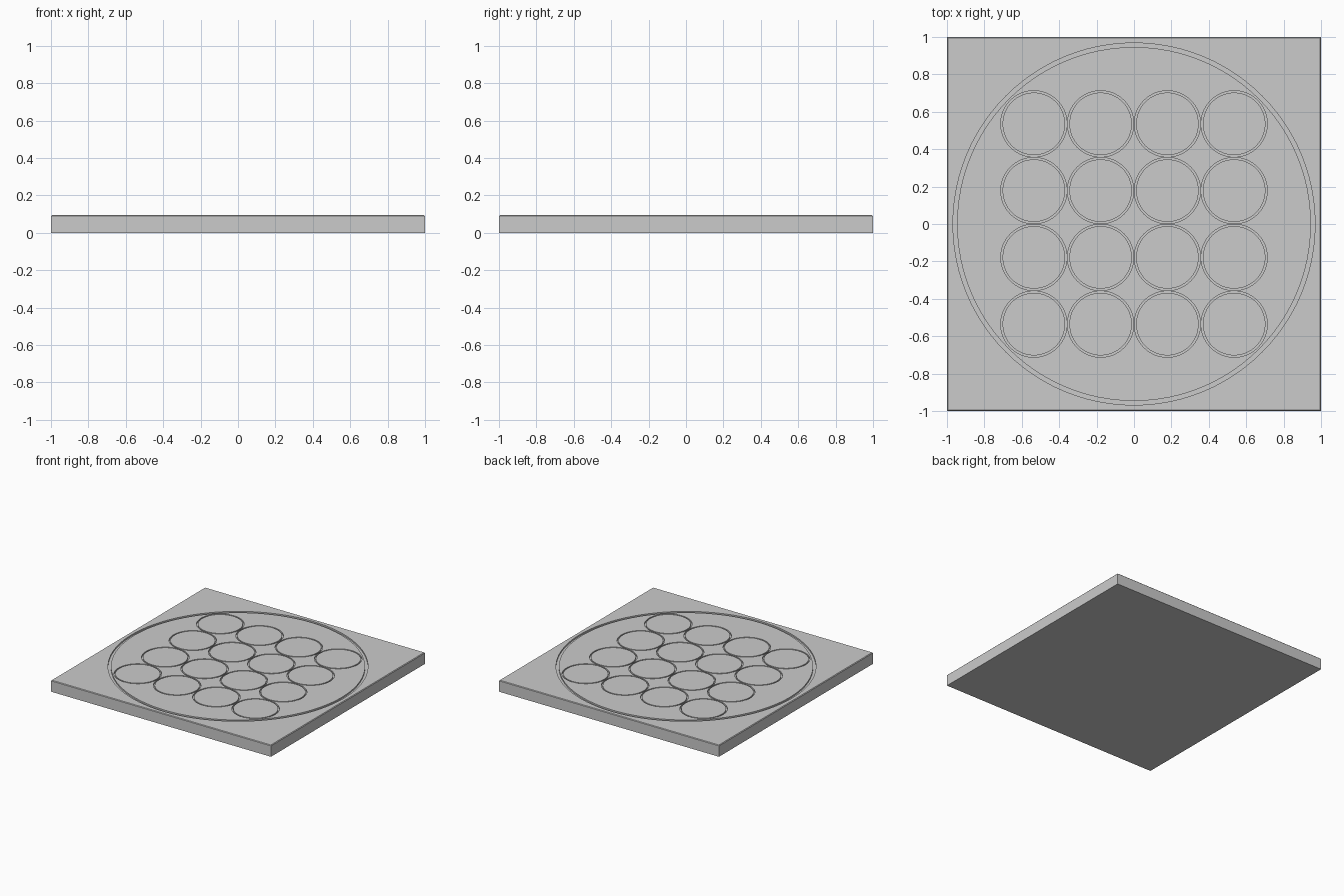
import bpy, bmesh, math

if "Cube" in bpy.data.objects:
    bpy.data.objects.remove(bpy.data.objects["Cube"])

H = 0.094       # plate thickness
BEV = 0.005     # small chamfer round the top rim
DEPTH = 0.012   # groove depth


def new_object(name, bm):
    bmesh.ops.recalc_face_normals(bm, faces=bm.faces)
    mesh = bpy.data.meshes.new(name)
    bm.to_mesh(mesh)
    bm.free()
    ob = bpy.data.objects.new(name, mesh)
    bpy.context.collection.objects.link(ob)
    return ob


def add_ring(bm, cx, cy, r_in, r_out, z0, z1, n):
    # closed square-section ring
    section = [(r_in, z0), (r_out, z0), (r_out, z1), (r_in, z1)]
    loops = []
    for i in range(n):
        a = 2 * math.pi * i / n
        loops.append([bm.verts.new((cx + r * math.cos(a), cy + r * math.sin(a), z))
                      for r, z in section])
    for i in range(n):
        a, b = loops[i], loops[(i + 1) % n]
        for j in range(4):
            k = (j + 1) % 4
            bm.faces.new((a[j], b[j], b[k], a[k]))


# square plate with chamfered top rim
bm = bmesh.new()
bmesh.ops.create_cube(bm, size=1)
for v in bm.verts:
    v.co = (v.co.x * 2, v.co.y * 2, (v.co.z + 0.5) * H)
rim = [e for e in bm.edges if all(v.co.z > H / 2 for v in e.verts)]
bmesh.ops.bevel(bm, geom=rim, offset=BEV, segments=1, affect='EDGES')
plate = new_object("square_plate", bm)

# groove cutters: one large circle and a 4 x 4 grid of small circles
bm = bmesh.new()
z0, z1 = H - DEPTH, H + 0.02
add_ring(bm, 0, 0, 0.946, 0.968, z0, z1, 96)
for i in range(4):
    for j in range(4):
        add_ring(bm, (i - 1.5) * 0.357, (j - 1.5) * 0.357, 0.167, 0.177, z0, z1, 64)
cutter = new_object("groove_cutter", bm)

# engrave the grooves
mod = plate.modifiers.new("grooves", 'BOOLEAN')
mod.operation = 'DIFFERENCE'
mod.solver = 'EXACT'
mod.object = cutter
bpy.context.view_layer.objects.active = plate
plate.select_set(True)
bpy.ops.object.modifier_apply(modifier=mod.name)
bpy.data.objects.remove(cutter, do_unlink=True)
bpy.ops.object.shade_smooth_by_angle(angle=math.radians(30))
